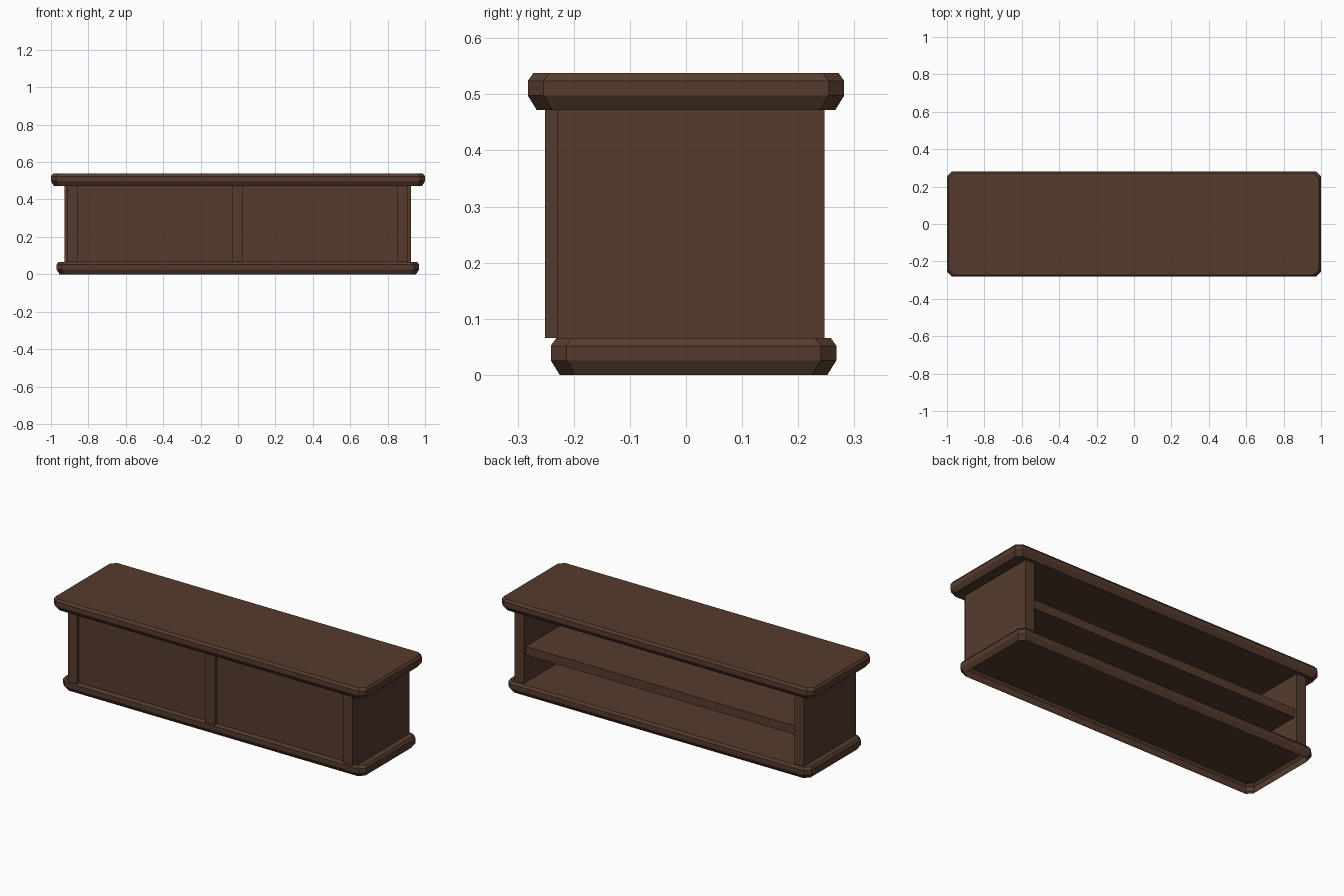
import bpy
import bmesh

cube = bpy.data.objects.get("Cube")
if cube:
    bpy.data.objects.remove(cube, do_unlink=True)

# Single dark wood colour
wood = bpy.data.materials.new("dark brown wood")
wood.use_nodes = True
WOOD = (0.092, 0.044, 0.027, 1)
wood.diffuse_color = WOOD
wood.node_tree.nodes["Principled BSDF"].inputs["Base Color"].default_value = WOOD


def finish(name, bm):
    mesh = bpy.data.meshes.new(name)
    bm.to_mesh(mesh)
    bm.free()
    mesh.materials.append(wood)
    obj = bpy.data.objects.new(name, mesh)
    bpy.context.collection.objects.link(obj)
    return obj


def box(name, x, y, z):
    """Box given by its (min, max) range on each axis."""
    bm = bmesh.new()
    bmesh.ops.create_cube(bm, size=1)
    for v in bm.verts:
        v.co = [r[0] if c < 0 else r[1] for c, r in zip(v.co, (x, y, z))]
    return finish(name, bm)


def moulded_slab(name, x, y, z0, closed_below, cut=0.028):
    """Slab with clipped corners and a bevelled edge, lofted from four rings."""
    bm = bmesh.new()
    rings = []
    for inset, h in ((0.016, 0), (0, 0.026), (0, 0.052), (0.01, 0.066)):
        xa, xb = x[0] + inset, x[1] - inset
        ya, yb = y[0] + inset, y[1] - inset
        outline = [(xa + cut, ya), (xb - cut, ya), (xb, ya + cut), (xb, yb - cut),
                   (xb - cut, yb), (xa + cut, yb), (xa, yb - cut), (xa, ya + cut)]
        rings.append([bm.verts.new((px, py, z0 + h)) for px, py in outline])
    for low, high in zip(rings, rings[1:]):
        for i in range(len(low)):
            j = (i + 1) % len(low)
            bm.faces.new((low[i], low[j], high[j], high[i]))
    bm.faces.new(rings[-1])
    if closed_below:
        bm.faces.new(rings[0][::-1])
    return finish(name, bm)


BODY_Z = (0.066, 0.472)
MID = -0.002          # body centre line
HALF = 0.926          # half width of body
FRONT, BACK = -0.23, 0.247

# Top board, and a base moulding that is hollow underneath
moulded_slab("top_board", (-1, 1), (-0.282, 0.282), 0.472, True)
moulded_slab("base_board", (-0.97, 0.968), (-0.241, 0.268), 0, False)

# Side panels and front corner posts
for side, s in (("left", 1), ("right", -1)):
    def span(a, b):
        return sorted((MID + s * a, MID + s * b))
    box(side + "_side_panel", span(HALF - 0.06, HALF), (FRONT, BACK), BODY_Z)
    box(side + "_front_post", span(0.853, 0.911), (-0.251, FRONT), BODY_Z)

# Front panel, centre post and the shelf behind, open at the back
inner = (MID - HALF + 0.06, MID + HALF - 0.06)
box("front_panel", inner, (FRONT, FRONT + 0.03), BODY_Z)
box("centre_front_post", (MID - 0.03, MID + 0.03), (-0.251, FRONT), BODY_Z)
box("shelf", inner, (FRONT + 0.03, BACK - 0.017), (0.224, 0.274))
